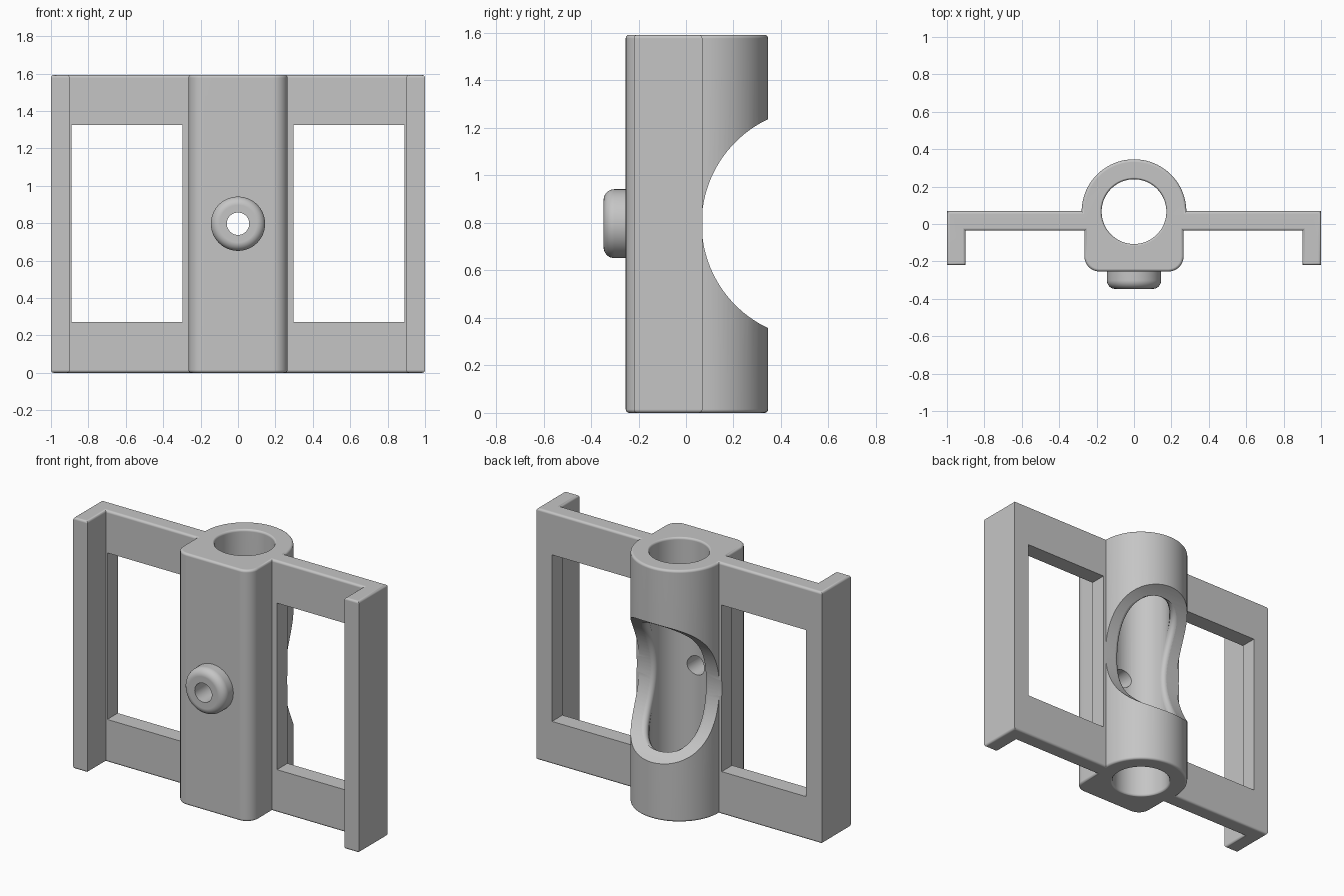
import bpy, bmesh
from math import sin, cos, pi, sqrt, tan, copysign
from mathutils import Matrix, Vector

if "Cube" in bpy.data.objects:
    bpy.data.objects.remove(bpy.data.objects["Cube"])

HEIGHT, MID = 1.592, 0.797
AXIS_Y = 0.066            # tube axis
OUTER, BORE = 0.28, 0.173
EDGE = 0.015              # rounding of the end edges
SADDLE = 0.486            # radius of the rear scoop
FRONT = -0.254            # front face of the block

grey = bpy.data.materials.new("light grey")
grey.use_nodes = True
grey.diffuse_color = (0.56, 0.56, 0.56, 1)
grey.node_tree.nodes["Principled BSDF"].inputs["Base Color"].default_value = grey.diffuse_color


def make(name, bm):
    bmesh.ops.recalc_face_normals(bm, faces=bm.faces)
    mesh = bpy.data.meshes.new(name)
    bm.to_mesh(mesh)
    bm.free()
    obj = bpy.data.objects.new(name, mesh)
    bpy.context.collection.objects.link(obj)
    return obj


def lathe(name, profile, matrix, steps=72):
    """Closed solid turned from (radius, height) points."""
    bm = bmesh.new()
    rings = [[bm.verts.new((r * cos(2 * pi * i / steps), r * sin(2 * pi * i / steps), h))
              for i in range(steps)] for r, h in profile]
    for a, b in zip(rings, rings[1:]):
        for i in range(steps):
            j = (i + 1) % steps
            bm.faces.new((a[i], a[j], b[j], b[i]))
    bm.faces.new(rings[0])
    bm.faces.new(rings[-1])
    bm.transform(matrix)
    return make(name, bm)


def combine(target, tool, operation):
    mod = target.modifiers.new("boolean", 'BOOLEAN')
    mod.object, mod.operation, mod.solver = tool, operation, 'EXACT'
    bpy.context.view_layer.objects.active = target
    bpy.ops.object.modifier_apply(modifier=mod.name)
    bpy.data.objects.remove(tool)


# Body outline: rounded block, side plates with lips, half-round back
corner, half_block = 0.08, 0.265
half = [(half_block - corner + corner * sin(t), FRONT + corner - corner * cos(t))
        for t in (pi / 2 * i / 8 for i in range(9))]
plate_back = AXIS_Y + OUTER * sin(0.01)
half += [(half_block, -0.036), (0.9, -0.036), (0.9, -0.22), (1, -0.22), (1, plate_back)]
half += [(OUTER * cos(t), AXIS_Y + OUTER * sin(t))
         for t in (0.01 + (pi / 2 - 0.01) * i / 20 for i in range(21))]
outline = half + [(-x, y) for x, y in reversed(half[:-1])]

bm = bmesh.new()
base = bm.faces.new([bm.verts.new((x, y, 0)) for x, y in outline])
top = bmesh.ops.extrude_face_region(bm, geom=[base], use_keep_orig=True)["geom"]
bmesh.ops.translate(bm, vec=(0, 0, HEIGHT), verts=[v for v in top if isinstance(v, bmesh.types.BMVert)])
bmesh.ops.recalc_face_normals(bm, faces=bm.faces)
ends = [e for e in bm.edges if abs(e.verts[0].co.z - e.verts[1].co.z) < 0.001]
bmesh.ops.bevel(bm, geom=ends, offset=EDGE, segments=4, profile=0.5,
                affect='EDGES', clamp_overlap=False)
body = make("clamp_body", bm)
body.data.materials.append(grey)

# Front boss with a rounded rim
facing_front = Matrix.Translation((0, FRONT, MID)) @ Matrix.Rotation(pi / 2, 4, 'X')
rim = 0.045
boss = [(0.145, -0.03)] + [(0.145 - rim + rim * cos(t), 0.093 - rim + rim * sin(t))
                           for t in (pi / 2 * i / 8 for i in range(9))]
combine(body, lathe("boss", boss, facing_front), 'UNION')

# Side windows
for side in (-1, 1):
    bm = bmesh.new()
    bmesh.ops.create_cube(bm, size=1, matrix=Matrix.Translation((side * 0.594, 0, 0.798))
                          @ Matrix.Diagonal((0.592, 0.6, 1.054, 1)))
    combine(body, make("window_cutter", bm), 'DIFFERENCE')

# Bore with rounded mouths
mouth = [(BORE + EDGE, -0.05)]
mouth += [(BORE + EDGE - EDGE * sin(t), EDGE - EDGE * cos(t) - 0.001)
          for t in (pi / 2 * i / 5 for i in range(6))]
bore = mouth + [(r, HEIGHT - h) for r, h in reversed(mouth)]
combine(body, lathe("bore_cutter", bore, Matrix.Translation((0, AXIS_Y, 0))), 'DIFFERENCE')

# Scoop across the back
scoop_y = AXIS_Y + SADDLE
scoop = lathe("scoop_cutter", [(SADDLE, -0.3), (SADDLE, 0.3)],
              Matrix.Translation((0, scoop_y, MID)) @ Matrix.Rotation(pi / 2, 4, 'Y'), 128)
combine(body, scoop, 'DIFFERENCE')

# Rounding where the scoop meets the bore
radius, steps, arc_steps = 0.03, 96, 7
bm = bmesh.new()
sections = []
for i in range(steps):
    phi = 2 * pi * (i + 0.5) / steps
    theta = pi * (1 - cos(phi)) / 2
    depth = BORE * sin(theta)
    rise = copysign(sqrt(2 * SADDLE * depth - depth * depth), sin(phi))
    p = Vector((BORE * cos(theta), AXIS_Y + depth, MID + rise))
    n1 = Vector((cos(theta), sin(theta), 0))
    n2 = Vector((0, p.y - scoop_y, rise)).normalized()
    t1 = (n2 - n1 * n1.dot(n2)).normalized()
    t2 = (n1 - n2 * n1.dot(n2)).normalized()
    half_angle = t1.angle(t2) / 2
    centre = p + (t1 + t2).normalized() * radius / sin(half_angle)
    setback = radius / tan(half_angle)
    start = (p + t1 * setback - centre).normalized()
    end = (p + t2 * setback - centre).normalized()
    ring = [p - (n1 + n2) * 0.02]
    ring += [centre + start.slerp(end, k / arc_steps) * radius for k in range(arc_steps + 1)]
    sections.append([bm.verts.new(co) for co in ring])
for a, b in zip(sections, sections[1:] + sections[:1]):
    for k in range(len(a)):
        m = (k + 1) % len(a)
        bm.faces.new((a[k], a[m], b[m], b[k]))
combine(body, make("rounding_cutter", bm), 'DIFFERENCE')

# Screw hole through the boss into the bore
combine(body, lathe("screw_hole_cutter", [(0.06, -0.25), (0.06, 0.2)], facing_front, 40), 'DIFFERENCE')

# Smooth curved faces, keep flats crisp
bpy.ops.object.select_all(action='DESELECT')
body.select_set(True)
bpy.context.view_layer.objects.active = body
bpy.ops.object.shade_smooth_by_angle(angle=pi / 6)
weighted = body.modifiers.new("weighted normals", 'WEIGHTED_NORMAL')
weighted.keep_sharp = True
